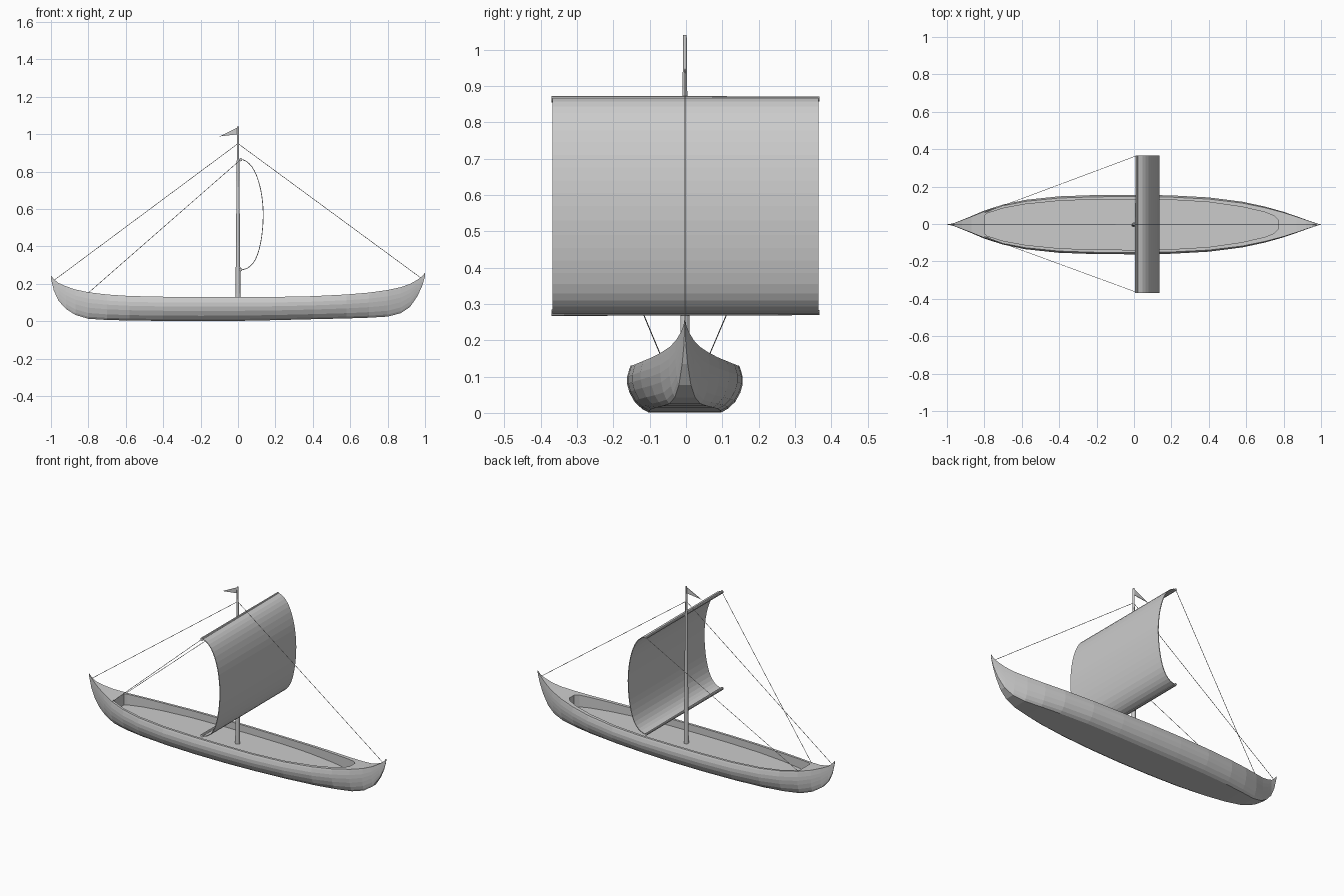
import bpy, bmesh, math
from mathutils import Vector

if "Cube" in bpy.data.objects:
    bpy.data.objects.remove(bpy.data.objects["Cube"])

YC = -0.003  # centre line


def make(name, verts, faces):
    bm = bmesh.new()
    vs = [bm.verts.new(v) for v in verts]
    for f in faces:
        bm.faces.new([vs[i] for i in f])
    bmesh.ops.recalc_face_normals(bm, faces=bm.faces)
    me = bpy.data.meshes.new(name)
    bm.to_mesh(me)
    bm.free()
    ob = bpy.data.objects.new(name, me)
    bpy.context.collection.objects.link(ob)
    return ob


def loft(name, rings):
    n = len(rings[0])
    verts = [p for r in rings for p in r]
    faces = [(k * n + i, k * n + (i + 1) % n, (k + 1) * n + (i + 1) % n, (k + 1) * n + i)
             for k in range(len(rings) - 1) for i in range(n)]
    faces += [tuple(range(n)), tuple(range(len(verts) - n, len(verts)))]
    return make(name, verts, faces)


def rod(name, a, b, r1, r2, sides):
    a, b = Vector(a), Vector(b)
    bpy.ops.mesh.primitive_cone_add(vertices=sides, radius1=r1, radius2=r2,
                                    depth=(b - a).length, location=(a + b) / 2)
    ob = bpy.context.object
    ob.name = name
    ob.rotation_euler = (b - a).to_track_quat('Z', 'Y').to_euler()
    return ob


# Hull stations: x, half width, sheer height, keel height
stations = [
    (-1.0, .001, .245, .228), (-.985, .003, .225, .165), (-.96, .009, .205, .11),
    (-.92, .025, .187, .066), (-.87, .045, .17, .034), (-.8, .075, .155, .013),
    (-.7, .107, .143, .007), (-.58, .132, .135, .004), (-.4, .151, .131, .002),
    (-.2, .158, .13, .001), (0, .159, .13, .002), (.2, .156, .13, .006),
    (.4, .145, .134, .011), (.58, .122, .143, .015), (.7, .096, .153, .019),
    (.8, .068, .167, .025), (.87, .044, .182, .043), (.92, .026, .2, .077),
    (.96, .012, .222, .135), (.985, .004, .241, .19), (1.0, .001, .26, .24)]
section = [(.63, 0), (.75, .08), (.87, .22), (.96, .42), (1, .6), (1, .76), (.965, .92), (.94, 1)]
rings = []
for x, w, zt, zb in stations:
    half = [(y * w, zb + z * (zt - zb)) for y, z in section]
    full = half + [(-y, z) for y, z in reversed(half)]
    rings.append([(x, y + YC, z) for y, z in full])
hull = loft("hull", rings)

# Cockpit well cut out of the deck
outline = [(-.8, .048), (-.785, .06), (-.7, .087), (-.58, .109), (-.4, .127), (-.2, .134),
           (0, .135), (.2, .132), (.4, .12), (.58, .094), (.7, .066), (.75, .046), (.772, .024)]
loop = outline + [(x, -y) for x, y in reversed(outline)]
cutter = loft("well_cutter", [[(x, y + YC, z) for x, y in loop] for z in (.088, .5)])
cutter.hide_render = True
cut = hull.modifiers.new("well", 'BOOLEAN')
cut.operation = 'DIFFERENCE'
cut.solver = 'EXACT'
cut.object = cutter
bpy.context.view_layer.objects.active = hull
bpy.ops.object.modifier_apply(modifier="well")
bpy.data.objects.remove(cutter)

# Mast and yards
rod("mast", (0, YC, .08), (0, YC, 1.04), .014, .005, 12)
for name, z in (("upper_yard", .864), ("lower_yard", .276)):
    rod(name, (.014, -.37, z), (.014, .367, z), .009, .007, 10)

# Billowing sail
ctrl = [(.016, .866), (.045, .855), (.075, .825), (.1, .777), (.12, .71), (.131, .64),
        (.135, .57), (.131, .49), (.121, .42), (.104, .355), (.08, .31), (.05, .284), (.016, .274)]
prof = []
for i in range(len(ctrl) - 1):
    p = [Vector(ctrl[max(0, min(len(ctrl) - 1, i + d))]) for d in (-1, 0, 1, 2)]
    prof += [p[1], (p[1] + p[2]) * .5625 - (p[0] + p[3]) * .0625]
prof.append(Vector(ctrl[-1]))
sv = [(x, y, z) for x, z in prof for y in (-.368, .365)]
sail = make("sail", sv, [(2 * i, 2 * i + 1, 2 * i + 3, 2 * i + 2) for i in range(len(prof) - 1)])
thick = sail.modifiers.new("thickness", 'SOLIDIFY')
thick.thickness = .004
thick.offset = 0

# Pennant
pts = [(0, 1.037), (0, 1.0), (-.1, .988)]
loft("pennant", [[(x, YC + d, z) for x, z in pts] for d in (-.0015, .0015)])

# Rigging
R = .0014
rod("back_stay", (0, YC, .95), (-.985, YC, .218), R, R, 6)
rod("fore_stay", (0, YC, .95), (.98, YC, .23), R, R, 6)
for name, s in (("left_brace", 1), ("right_brace", -1)):
    rod(name, (.014, .365 * s, .864), (-.8, .064 * s + YC, .152), R, R, 6)
